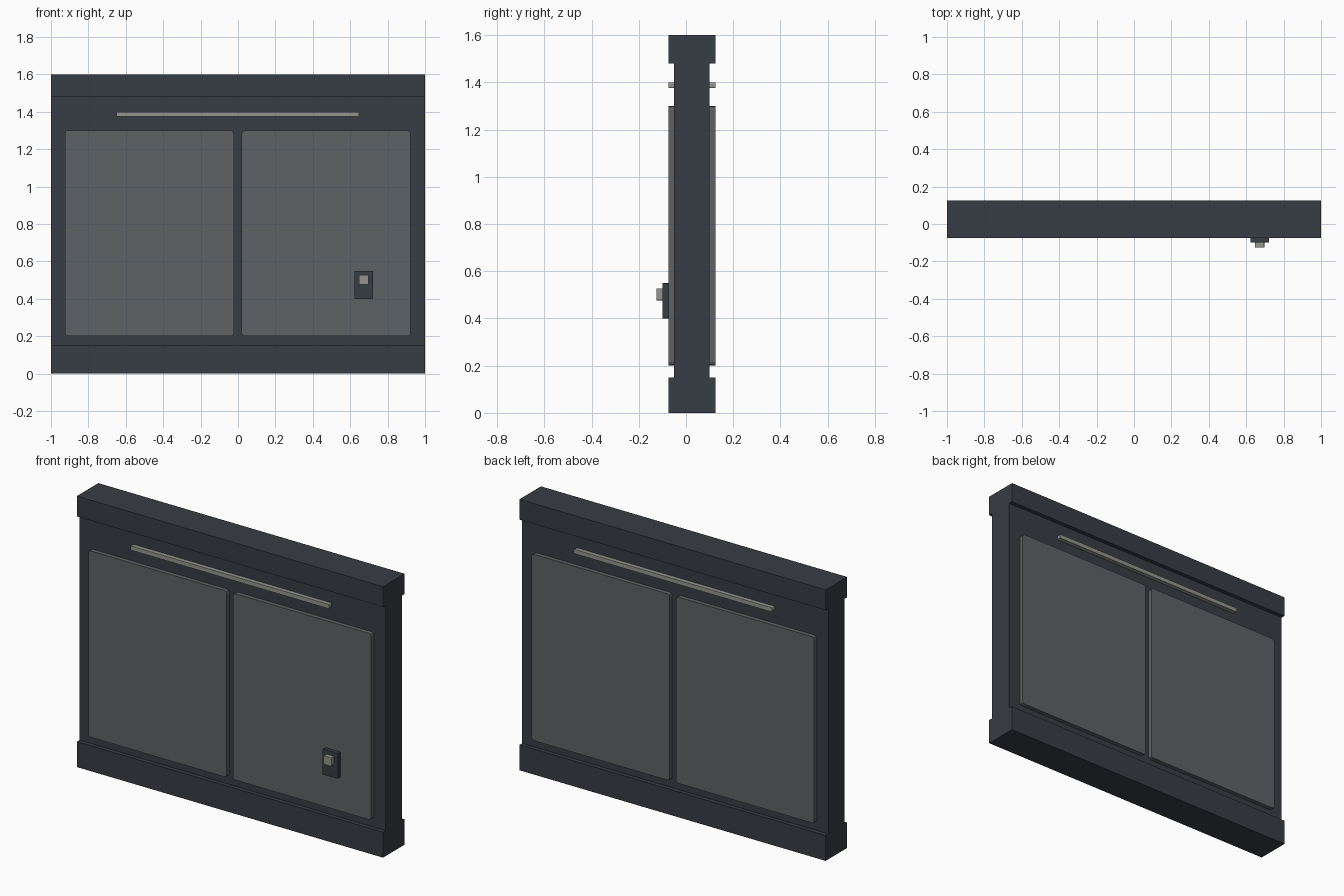
import bpy
import bmesh

cube = bpy.data.objects.get("Cube")
if cube:
    bpy.data.objects.remove(cube, do_unlink=True)


def material(name, rgb):
    m = bpy.data.materials.new(name)
    m.use_nodes = True
    m.diffuse_color = (*rgb, 1)
    m.node_tree.nodes["Principled BSDF"].inputs["Base Color"].default_value = (*rgb, 1)
    return m


dark = material("dark slate", (0.039, 0.047, 0.058))
grey = material("panel grey", (0.112, 0.124, 0.130))
pale = material("pale metal", (0.30, 0.30, 0.27))


def box(name, x, y, z, mat, corner=0.0):
    """Box from (min, max) ranges; corner rounds only the edges that run along y."""
    bm = bmesh.new()
    bmesh.ops.create_cube(bm, size=1)
    for v in bm.verts:
        v.co = [r[0] if c < 0 else r[1] for c, r in zip(v.co, (x, y, z))]
    if corner:
        edges = [e for e in bm.edges if abs(e.verts[0].co.y - e.verts[1].co.y) > 1e-4]
        bmesh.ops.bevel(bm, geom=edges, offset=corner, segments=2,
                        profile=0.5, affect='EDGES')
    mesh = bpy.data.meshes.new(name)
    bm.to_mesh(mesh)
    bm.free()
    mesh.materials.append(mat)
    obj = bpy.data.objects.new(name, mesh)
    bpy.context.collection.objects.link(obj)
    return obj


FULL = (-1, 1)
WALL = (-0.05, 0.10)
OUTER = (-0.075, 0.125)

# Wall core with thicker rails at the bottom and top
box("wall_core", FULL, WALL, (0.15, 1.48), dark)
box("bottom_rail", FULL, OUTER, (0, 0.15), dark)
box("top_rail", FULL, OUTER, (1.48, 1.6), dark)

# Raised panels and trim strip on both faces
for side, depth in (("front", (OUTER[0], WALL[0])), ("back", (WALL[1], OUTER[1]))):
    box(side + "_right_panel", (-0.925, -0.022), depth, (0.2, 1.3), grey, 0.015)
    box(side + "_left_panel", (0.02, 0.922), depth, (0.2, 1.3), grey, 0.015)
    box(side + "_trim_strip", (-0.65, 0.647), depth, (1.375, 1.4), pale, 0.006)

# Wall switch
box("switch_plate", (0.623, 0.722), (-0.10, -0.075), (0.40, 0.55), dark, 0.004)
box("switch_button", (0.647, 0.697), (-0.125, -0.10), (0.477, 0.527), pale, 0.004)
